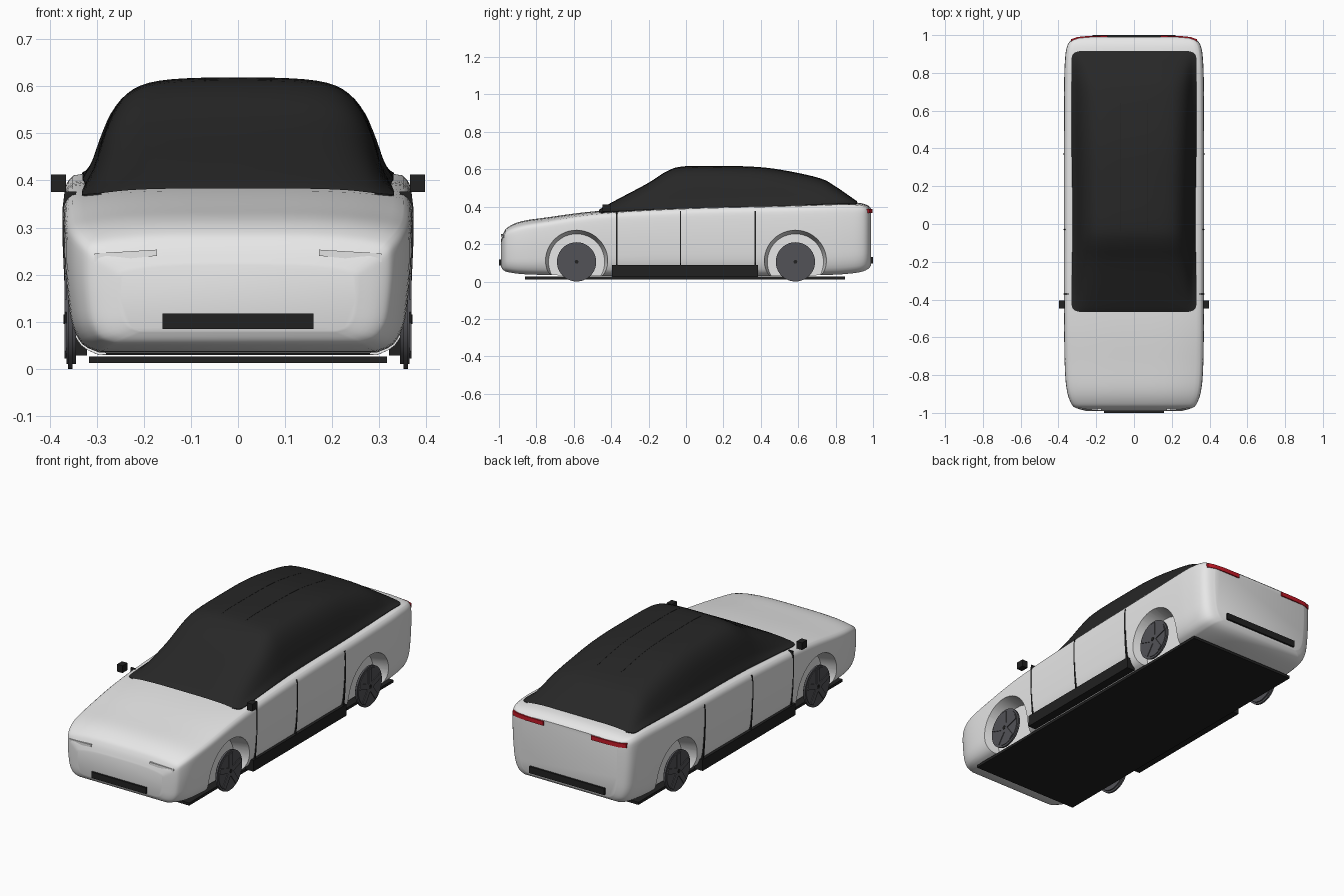
import bpy, bmesh, math
from mathutils import Matrix

old = bpy.data.objects.get("Cube")
if old:
    bpy.data.objects.remove(old)


def material(name, rgb):
    m = bpy.data.materials.new(name)
    m.use_nodes = True
    m.diffuse_color = (*rgb, 1)
    m.node_tree.nodes["Principled BSDF"].inputs["Base Color"].default_value = (*rgb, 1)
    return m


PAINT = material("white paint", (0.8, 0.8, 0.8))
GLASS = material("dark glass", (0.02, 0.02, 0.02))
TRIM = material("black trim", (0.015, 0.015, 0.015))
WHEEL = material("wheel grey", (0.085, 0.085, 0.095))
RED = material("red lamp", (0.55, 0.01, 0.02))
LAMP = material("headlamp white", (0.85, 0.85, 0.85))


def make(name, bm, mat):
    bmesh.ops.recalc_face_normals(bm, faces=bm.faces)
    me = bpy.data.meshes.new(name)
    bm.to_mesh(me)
    bm.free()
    ob = bpy.data.objects.new(name, me)
    bpy.context.collection.objects.link(ob)
    me.materials.append(mat)
    return ob


def activate(ob):
    bpy.ops.object.select_all(action="DESELECT")
    ob.select_set(True)
    bpy.context.view_layer.objects.active = ob


def smooth(ob, degrees=35):
    activate(ob)
    bpy.ops.object.shade_smooth_by_angle(angle=math.radians(degrees))


def box(name, x, y, z, mat):
    bm = bmesh.new()
    size = [b - a for a, b in (x, y, z)]
    mid = [(a + b) / 2 for a, b in (x, y, z)]
    bmesh.ops.create_cube(bm, size=1, matrix=Matrix.Translation(mid) @ Matrix.Diagonal((*size, 1)))
    return make(name, bm, mat)


def prism(name, outline, d0, d1, place, mat):
    """Extrude a 2D outline between two depths; place() maps (u, v, depth) to 3D."""
    bm = bmesh.new()
    a, b = ([bm.verts.new(place(u, v, d)) for u, v in outline] for d in (d0, d1))
    bm.faces.new(a)
    bm.faces.new(b)
    for i in range(len(a)):
        j = (i + 1) % len(a)
        bm.faces.new((a[i], a[j], b[j], b[i]))
    return make(name, bm, mat)


def curve(keys, n):
    """Catmull-Rom samples through tuples."""
    out = []
    for i in range(len(keys) - 1):
        p = [keys[max(0, min(len(keys) - 1, i + k))] for k in (-1, 0, 1, 2)]
        for s in range(n):
            t = s / n
            out.append(tuple(0.5 * (2 * b + (c - a) * t + (2 * a - 5 * b + 4 * c - d) * t * t
                                    + (3 * b - a - 3 * c + d) * t ** 3) for a, b, c, d in zip(*p)))
    return out + [keys[-1]]


def loft(name, rings, mat, closed):
    bm = bmesh.new()
    rows = [[bm.verts.new(p) for p in r] for r in rings]
    n = len(rows[0])
    for a, b in zip(rows, rows[1:]):
        for i in range(n if closed else n - 1):
            j = (i + 1) % n
            bm.faces.new((a[i], a[j], b[j], b[i]))
    if closed:
        bm.faces.new(rows[0])
        bm.faces.new(rows[-1])
    return make(name, bm, mat)


# Body shell: stations hold y, half width, bottom, shoulder height, crown height
stations = curve([
    (-0.99, 0.25, 0.08, 0.205, 0.22), (-0.975, 0.305, 0.06, 0.245, 0.262),
    (-0.95, 0.332, 0.05, 0.272, 0.292), (-0.88, 0.355, 0.04, 0.298, 0.322),
    (-0.75, 0.366, 0.035, 0.32, 0.342), (-0.46, 0.37, 0.03, 0.362, 0.378),
    (0, 0.37, 0.03, 0.388, 0.4), (0.5, 0.37, 0.03, 0.4, 0.415),
    (0.75, 0.369, 0.035, 0.408, 0.422), (0.85, 0.366, 0.04, 0.411, 0.425),
    (0.93, 0.357, 0.05, 0.407, 0.42), (0.97, 0.335, 0.065, 0.397, 0.408),
    (0.99, 0.29, 0.085, 0.382, 0.392)], 5)


def crown(t):
    return 1 - (t / 0.95) ** 4


side = curve([(0.8, 0), (0.9, 0.06), (0.96, 0.2), (0.985, 0.4), (1, 0.65),
              (1, 0.88), (0.985, 0.96), (0.95, 1)], 3)
over = [0.89, 0.8, 0.65, 0.45, 0.25]


def body_ring(y, w, zb, zs, zc):
    half = [(f * w, zb + g * (zs - zb)) for f, g in side]
    half += [(t * w, zs + crown(t) * (zc - zs)) for t in over]
    ring = half + [(0, zc)] + [(-x, z) for x, z in reversed(half)]
    return [(x, y, z) for x, z in ring]


body = loft("body_shell", [body_ring(*s) for s in stations], PAINT, True)

# Wheel arches cut into the body
AXLES, HUB_Z = (-0.585, 0.585), 0.105
for s in (-1, 1):
    for y in AXLES:
        bm = bmesh.new()
        bmesh.ops.create_cone(bm, cap_ends=True, segments=48, radius1=0.15, radius2=0.178, depth=0.13,
                              matrix=Matrix.Translation((s * 0.345, y, HUB_Z))
                              @ Matrix.Rotation(s * math.pi / 2, 4, "Y"))
        cutter = make("arch_cutter", bm, PAINT)
        cutter.hide_render = True
        mod = body.modifiers.new("arch", "BOOLEAN")
        mod.operation, mod.solver, mod.object = "DIFFERENCE", "EXACT", cutter
        activate(body)
        bpy.ops.object.modifier_apply(modifier=mod.name)
        bpy.data.objects.remove(cutter)
smooth(body)


# Glass cabin: stations hold y, half width, roof height
def body_at(y):
    for a, b in zip(stations, stations[1:]):
        if a[0] <= y <= b[0]:
            t = (y - a[0]) / (b[0] - a[0])
            return [p + (q - p) * t for p, q in zip(a, b)]


cabin = curve([
    (-0.465, 0.29, 0.38), (-0.455, 0.317, 0.387), (-0.43, 0.33, 0.402), (-0.35, 0.331, 0.445),
    (-0.2, 0.328, 0.525), (-0.1, 0.326, 0.588), (-0.01, 0.325, 0.613), (0.2, 0.327, 0.615),
    (0.39, 0.33, 0.609), (0.55, 0.33, 0.587), (0.72, 0.33, 0.548), (0.8, 0.33, 0.505),
    (0.88, 0.33, 0.45), (0.905, 0.317, 0.433), (0.915, 0.29, 0.425)], 4)
arc = curve([(1, 0), (0.94, 0.17), (0.89, 0.4), (0.82, 0.66), (0.72, 0.85),
             (0.58, 0.95), (0.35, 0.99), (0, 1)], 3)


def cabin_ring(y, w, roof):
    _, bw, _, zs, zc = body_at(y)
    half = []
    for u, v in arc:
        base = zs + crown(u * w / bw) * (zc - zs) + 0.003
        half.append((u * w, base + (roof - zc) * v))
    half.insert(0, (w, half[0][1] - 0.015))
    ring = half + [(-x, z) for x, z in reversed(half[:-1])]
    return [(x, y, z) for x, z in ring]


smooth(loft("glass_cabin", [cabin_ring(*c) for c in cabin], GLASS, False))

# Thin roof seams following the roof line
roof_line = [(y, z) for y, _, z in cabin if -0.05 < y < 0.65]
for s, tag in ((1, "left"), (-1, "right")):
    outline = [(y, z + 0.003) for y, z in roof_line] + [(y, z - 0.01) for y, z in reversed(roof_line)]
    prism(tag + "_roof_seam", outline, 0.068, 0.072, lambda y, z, d: (s * d, y, z), TRIM)

    # Door gaps
    edge = [(0.361, 0.08), (0.368, 0.17), (0.372, 0.26), (0.372, 0.345), (0.368, 0.376)]
    gap = edge + [(x - 0.025, z) for x, z in reversed(edge)]
    for i, (y, h) in enumerate(((-0.37, 0.003), (-0.03, 0.003), (0.37, 0.005))):
        prism(f"{tag}_door_gap_{i + 1}", gap, y - h, y + h, lambda x, z, d: (s * x, d, z), TRIM)

    # Sill, mirror and lamps
    box(tag + "_side_sill", sorted((s * 0.32, s * 0.367)), (-0.395, 0.385), (0.028, 0.088), TRIM)
    box(tag + "_mirror", sorted((s * 0.365, s * 0.397)), (-0.447, -0.405), (0.375, 0.413), TRIM)
    prism(tag + "_headlamp", [(0.172, 0.24), (0.305, 0.227), (0.305, 0.245), (0.172, 0.253)], 0, 0.04,
          lambda x, z, d: (s * x, -0.988 + 0.09 * (x - 0.17) + d, z), LAMP)
    prism(tag + "_tail_lamp", [(0.14, 0.997), (0.24, 0.996), (0.3, 0.99), (0.333, 0.978), (0.333, 0.96),
                               (0.28, 0.96), (0.14, 0.97)], 0.366, 0.388,
          lambda x, y, d: (s * x, y, d), RED)

    # Wheels: thin tyre disc, thicker rim, five raised spokes and a hub
    for y, end in zip(AXLES, ("front", "rear")):
        bm = bmesh.new()
        for radius, x, depth in ((0.105, 0.356, 0.01), (0.095, 0.354, 0.02)):
            bmesh.ops.create_cone(bm, cap_ends=True, segments=40, radius1=radius, radius2=radius, depth=depth,
                                  matrix=Matrix.Translation((s * x, y, HUB_Z))
                                  @ Matrix.Rotation(math.pi / 2, 4, "Y"))
        for k in range(5):
            bmesh.ops.create_cube(bm, size=1, matrix=Matrix.Translation((s * 0.364, y, HUB_Z))
                                  @ Matrix.Rotation(math.tau * k / 5, 4, "X")
                                  @ Matrix.Translation((0, 0, 0.05))
                                  @ Matrix.Diagonal((0.008, 0.028, 0.085, 1)))
        smooth(make(f"{tag}_{end}_wheel", bm, WHEEL))
        bm = bmesh.new()
        bmesh.ops.create_cone(bm, cap_ends=True, segments=16, radius1=0.01, radius2=0.01, depth=0.016,
                              matrix=Matrix.Translation((s * 0.362, y, HUB_Z))
                              @ Matrix.Rotation(math.pi / 2, 4, "Y"))
        make(f"{tag}_{end}_hub", bm, TRIM)

# Floor plate and bumper inserts
box("floor_plate", (-0.316, 0.316), (-0.86, 0.85), (0.012, 0.026), TRIM)
box("front_intake", (-0.16, 0.16), (-1.0, -0.96), (0.085, 0.117), TRIM)
box("rear_bumper_insert", (-0.22, 0.22), (0.96, 1.0), (0.095, 0.13), TRIM)
